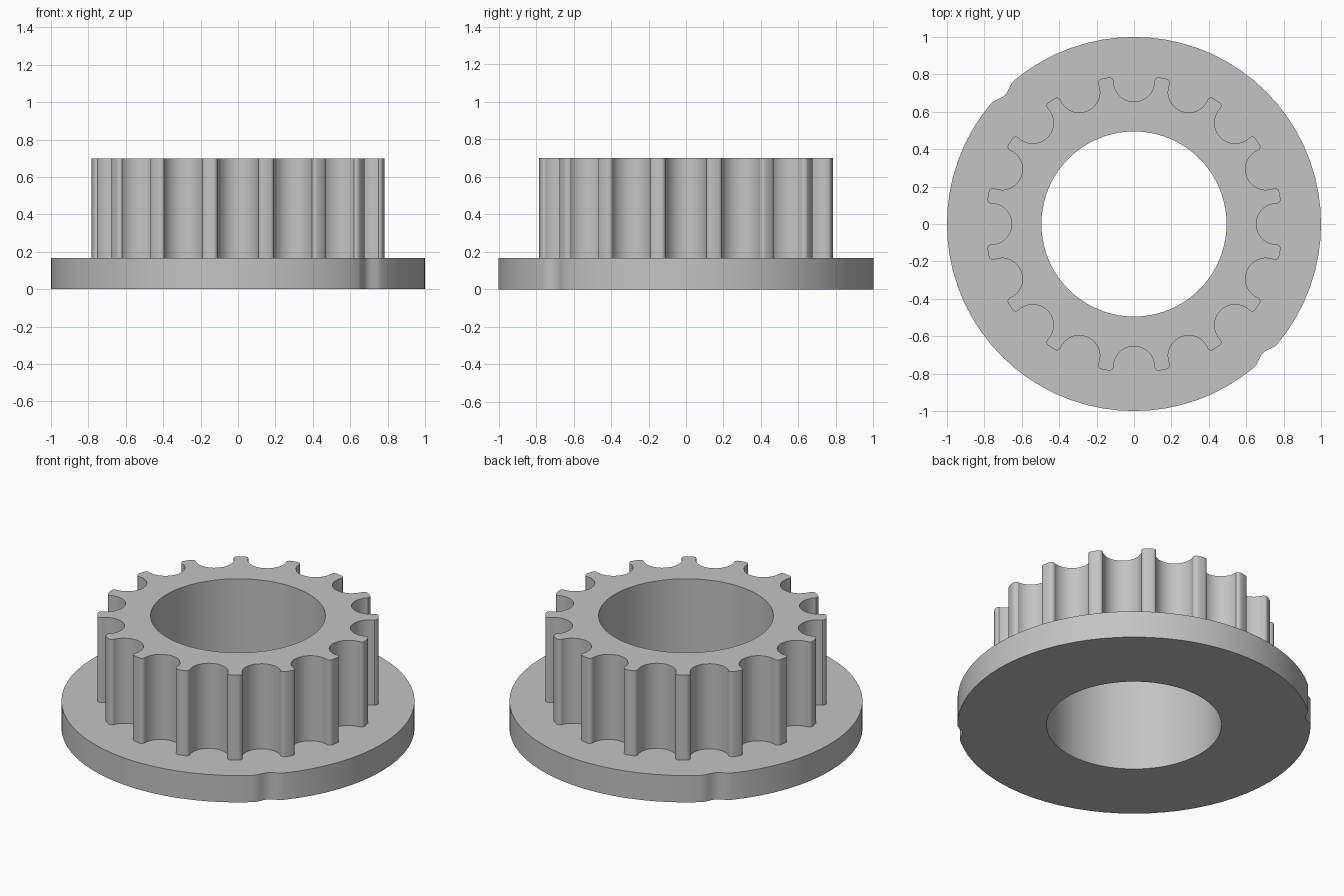
import bpy, bmesh
from math import sin, cos, pi, radians

TEETH = 16
BORE = 0.495
FLANGE_TOP, GEAR_TOP = 0.168, 0.70

cube = bpy.data.objects.get("Cube")
if cube:
    bpy.data.objects.remove(cube, do_unlink=True)

grey = bpy.data.materials.new("plain_grey")
grey.use_nodes = True
colour = (0.55, 0.55, 0.55, 1)
grey.diffuse_color = colour
grey.node_tree.nodes["Principled BSDF"].inputs["Base Color"].default_value = colour


def local(angle, out, side):
    """Point given by distance outwards and sideways along a spoke."""
    return (out * cos(angle) - side * sin(angle),
            out * sin(angle) + side * cos(angle))


def ring(name, outline, z0, z1):
    """Extrude an outline with the round bore cut through it."""
    bm = bmesh.new()
    bore = [local(2 * pi * i / 80, BORE, 0) for i in range(80)]
    edges = []
    for loop in (outline, bore):
        verts = [bm.verts.new((x, y, z0)) for x, y in loop]
        edges += [bm.edges.new((v, verts[i - 1])) for i, v in enumerate(verts)]
    bmesh.ops.triangle_fill(bm, edges=edges, use_beauty=True)
    top = bmesh.ops.extrude_face_region(bm, geom=bm.faces[:], use_keep_orig=True)
    moved = [g for g in top["geom"] if isinstance(g, bmesh.types.BMVert)]
    bmesh.ops.translate(bm, verts=moved, vec=(0, 0, z1 - z0))
    bmesh.ops.recalc_face_normals(bm, faces=bm.faces[:])
    mesh = bpy.data.meshes.new(name)
    bm.to_mesh(mesh)
    bm.free()
    mesh.materials.append(grey)
    obj = bpy.data.objects.new(name, mesh)
    bpy.context.collection.objects.link(obj)
    bpy.ops.object.select_all(action="DESELECT")
    obj.select_set(True)
    bpy.context.view_layer.objects.active = obj
    bpy.ops.object.shade_smooth_by_angle(angle=radians(35))


# Flange: a disc with two shallow rounded notches on opposite sides
flange = []
notches = (radians(135), radians(315))
steps = 360
for i in range(steps):
    a = 2 * pi * i / steps
    near = min(abs(a - n) for n in notches)
    if near < 0.09:
        flange.append(local(a, 1 - 0.0125 * (1 + cos(pi * near / 0.09)), 0))
    elif i % 5 == 0:
        flange.append(local(a, 1, 0))
ring("flange", flange, 0, FLANGE_TOP)

# Toothed hub: round valleys with narrow, round-cornered teeth between them
hub = []
fillet = 0.022
for k in range(TEETH):
    valley = 2 * pi * k / TEETH
    tooth = valley + pi / TEETH
    for i in range(15):
        t = pi * i / 14
        hub.append(local(valley, 0.764 - 0.11 * sin(t), -0.11 * cos(t)))
    for side in (-1, 1):
        for i in range(4):
            t = pi / 6 * (i if side < 0 else 3 - i)
            hub.append(local(tooth, 0.773 + fillet * sin(t),
                             side * (0.02 + fillet * cos(t))))
ring("toothed_hub", hub, FLANGE_TOP, GEAR_TOP)
